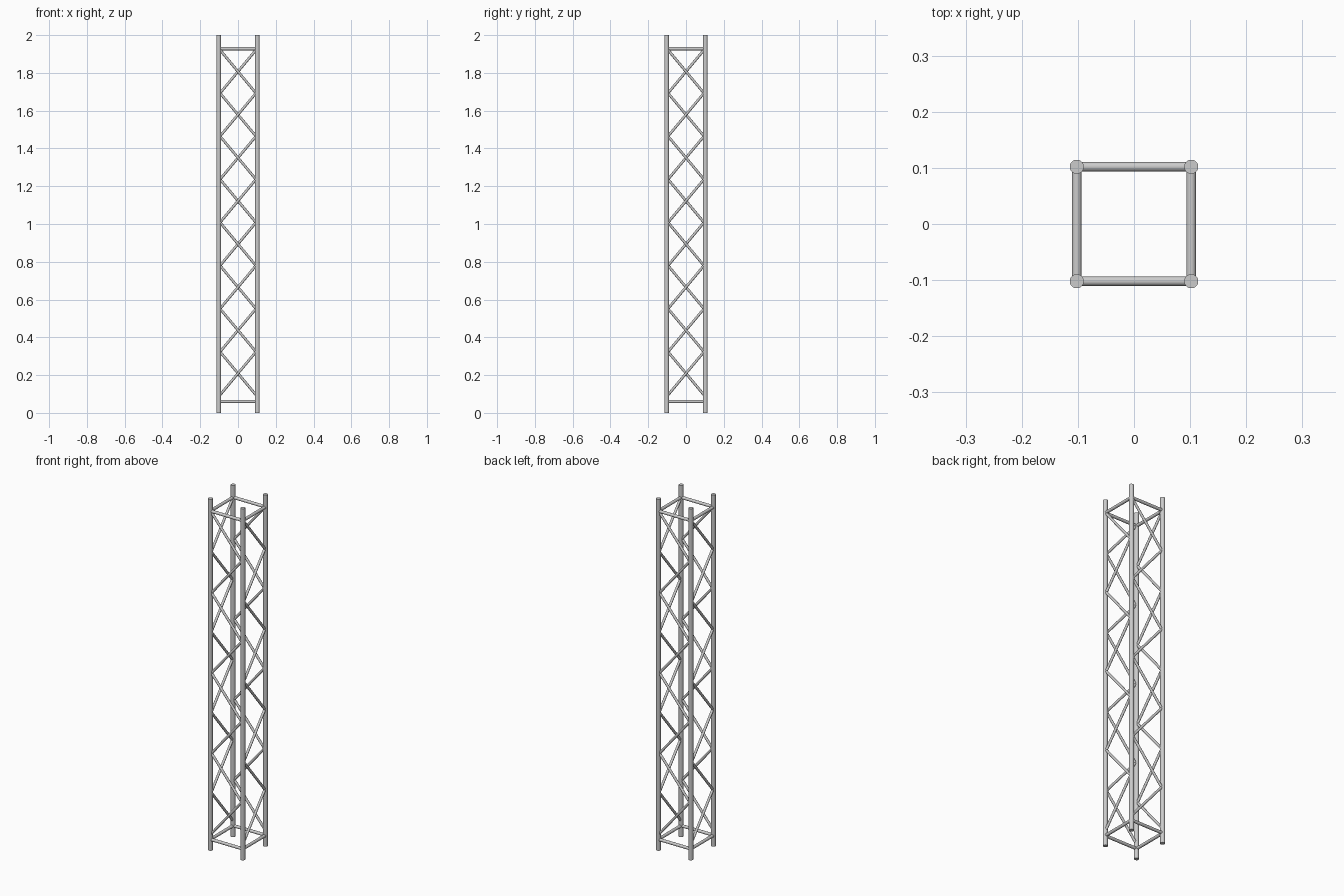
import bpy
from mathutils import Vector

if "Cube" in bpy.data.objects:
    bpy.data.objects.remove(bpy.data.objects["Cube"])

C = 0.102            # chord centre offset
CHORD_R, BAR_R, BRACE_R = 0.0125, 0.0085, 0.007
Z0, PITCH, BAYS = 0.095, 0.2283, 8
INSET = 0.095 / C    # brace ends sit just inside the chords


def tube(name, a, b, radius, sides=24):
    a, b = Vector(a), Vector(b)
    d = b - a
    bpy.ops.mesh.primitive_cylinder_add(vertices=sides, radius=radius,
                                        depth=d.length, location=(a + b) / 2)
    ob = bpy.context.object
    ob.name = name
    ob.rotation_euler = d.to_track_quat('Z', 'Y').to_euler()
    bpy.ops.object.shade_smooth_by_angle()
    return ob


corners = [(-C, -C), (C, -C), (C, C), (-C, C)]
faces = ["front", "right", "back", "left"]

for i, face in enumerate(faces):
    p = Vector((*corners[i], 0))
    q = Vector((*corners[(i + 1) % 4], 0))
    up = Vector((0, 0, 1))

    # Upright main chord
    tube("chord_" + face, p, p + up * 2, CHORD_R, 32)

    # Horizontal end bars
    tube("bottom_bar_" + face, p + up * 0.06, q + up * 0.06, BAR_R)
    tube("top_bar_" + face, p + up * 1.928, q + up * 1.928, BAR_R)

    # Zigzag bracing, opposite faces cross each other
    mid = (p + q) / 2
    ends = [mid + (p - mid) * INSET, mid + (q - mid) * INSET]
    for k in range(BAYS):
        tube(f"brace_{face}_{k}",
             ends[k % 2] + up * (Z0 + k * PITCH),
             ends[(k + 1) % 2] + up * (Z0 + (k + 1) * PITCH), BRACE_R, 20)
